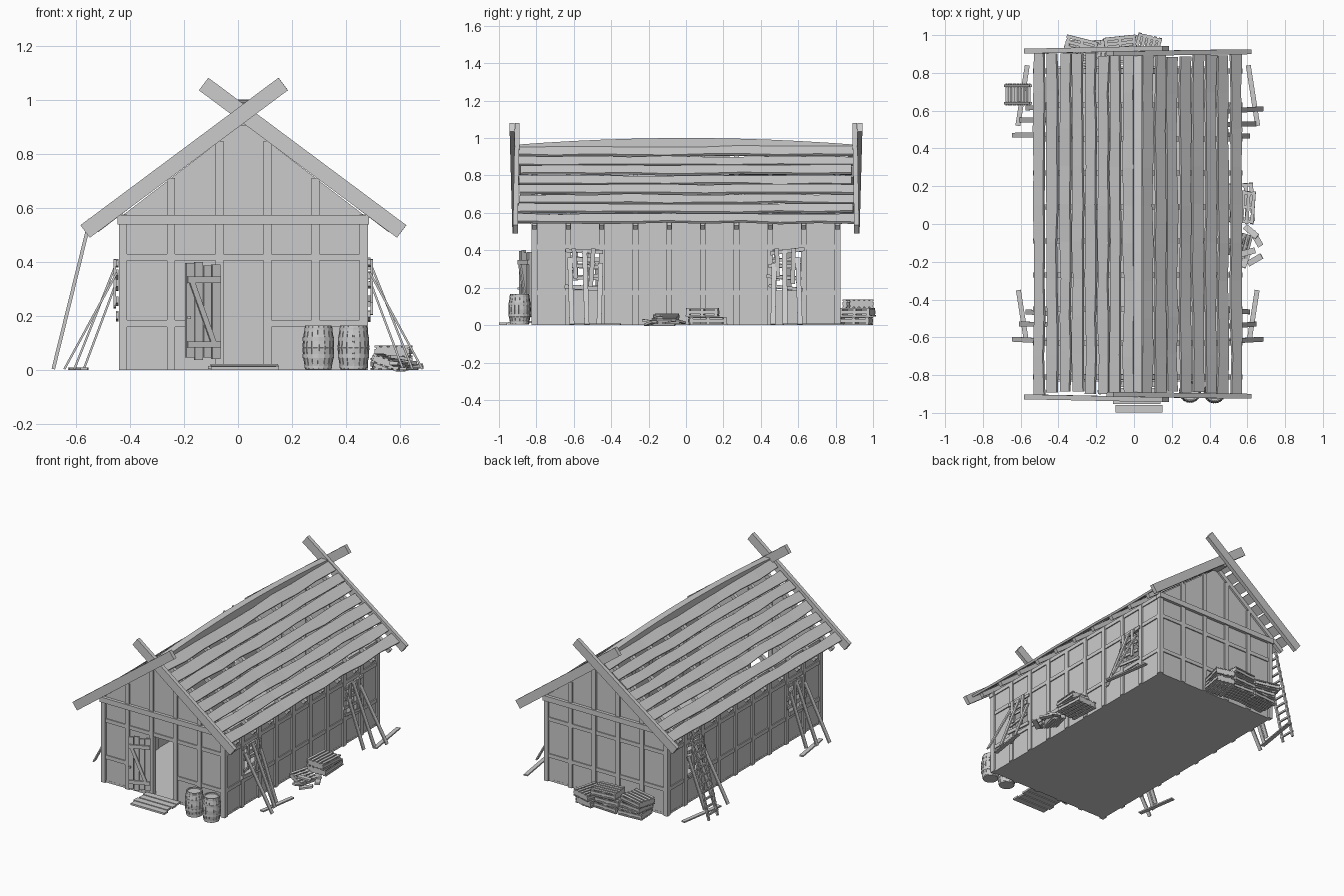
import bpy, bmesh, math, random
from mathutils import Vector as V, Matrix

if "Cube" in bpy.data.objects:
    bpy.data.objects.remove(bpy.data.objects["Cube"])

random.seed(4)
R = random.uniform
CX, SLOPE = 0.02, 0.764            # ridge line x, roof pitch
POST_X = [CX - 0.445 + 0.178 * i for i in range(6)]
POST_Y = [-0.81 + 0.18 * i for i in range(10)]


def loft(bm, rings):
    """Skin a list of closed rings and cap both ends."""
    vs = [[bm.verts.new(p) for p in r] for r in rings]
    n = len(vs[0])
    for a, b in zip(vs, vs[1:]):
        for i in range(n):
            bm.faces.new((a[i], a[(i + 1) % n], b[(i + 1) % n], b[i]))
    bm.faces.new(vs[0])
    bm.faces.new(vs[-1])


def box(bm, c, s, m=Matrix()):
    mat = m @ Matrix.Translation(c) @ Matrix.Diagonal((*s, 1))
    bmesh.ops.create_cube(bm, size=1, matrix=mat)


def beam(bm, p, q, w, t, side):
    """Bar from p to q, w wide along 'side' and t thick across it."""
    p, q, side = V(p), V(q), V(side)
    d = (q - p).normalized()
    u = (side - d * side.dot(d)).normalized()
    v = d.cross(u)
    loft(bm, [[e + u * w / 2 * a + v * t / 2 * b for a, b in ((-1, -1), (1, -1), (1, 1), (-1, 1))] for e in (p, q)])


def finish(name, bm):
    bmesh.ops.recalc_face_normals(bm, faces=bm.faces)
    me = bpy.data.meshes.new(name)
    bm.to_mesh(me)
    bm.free()
    bpy.context.collection.objects.link(bpy.data.objects.new(name, me))


# floor slab
bm = bmesh.new()
box(bm, (CX, 0, 0.007), (0.9, 1.63, 0.014))
finish("floor", bm)

# wall panels, leaving out the window bays and the doorway
bm = bmesh.new()
bands = [(0.0, 0.175), (0.175, 0.418), (0.418, 0.57)]
for k, (z0, z1) in enumerate(bands):
    for j in range(9):
        if not (k == 1 and j in (1, 7)):
            for s in (-1, 1):
                box(bm, (CX + s * 0.442, POST_Y[j] + 0.09, (z0 + z1) / 2), (0.014, 0.18, z1 - z0))
    for i in range(5):
        for s in (-1, 1):
            if not (s < 0 and i == 2 and k < 2):
                box(bm, (POST_X[i] + 0.089, s * 0.807, (z0 + z1) / 2), (0.178, 0.014, z1 - z0))
for s in (-1, 1):                  # gable triangles
    loft(bm, [[(CX - 0.45, y, 0.57), (CX + 0.45, y, 0.57), (CX, y, 0.915)] for y in (s * 0.8, s * 0.814)])
finish("wall_panels", bm)

# timber frame
bm = bmesh.new()
for s in (-1, 1):
    for y in POST_Y:
        box(bm, (CX + s * 0.445, y, 0.285), (0.03, 0.032, 0.57))
    for z in (0.173, 0.418, 0.56):
        box(bm, (CX + s * 0.445, 0, z), (0.022, 1.62, 0.025))
    for x in POST_X:
        h = 0.915 - SLOPE * abs(x - CX)
        box(bm, (x, s * 0.81, h / 2), (0.03, 0.03, h))
    box(bm, (CX, s * 0.81, 0.418), (0.89, 0.022, 0.025))
    for i in range(5):
        if not (s < 0 and i == 2):
            box(bm, (POST_X[i] + 0.089, s * 0.81, 0.173), (0.178, 0.022, 0.025))
    box(bm, (CX, s * 0.817, 0.557), (0.93, 0.035, 0.035))
finish("timber_frame", bm)

# rafters
bm = bmesh.new()
for y in POST_Y:
    for s in (-1, 1):
        beam(bm, (CX, y, 0.938), (CX + s * 0.545, y, 0.938 - SLOPE * 0.545), 0.025, 0.028, (0, 1, 0))
finish("rafters", bm)

# uneven roof planks
bm = bmesh.new()
ln = math.hypot(1, SLOPE)
for s in (-1, 1):
    d, n = V((s, 0, -SLOPE)) / ln, V((s * SLOPE, 0, 1)) / ln
    for i in range(8):
        mid = 0.06 + i * 0.0845 + R(-0.004, 0.004)
        rings = []
        e0, e1 = R(0.0, 0.02), R(0.0, 0.02)
        for k in range(10):
            y = -0.905 + e0 + (1.81 - e0 - e1) * k / 9
            c = V((CX, y, 0.966)) + d * (mid + R(-0.004, 0.004)) + n * R(-0.002, 0.004)
            w = 0.034 + R(-0.004, 0.003)
            rings.append([c + d * w * a + n * 0.007 * b for a, b in ((-1, -1), (1, -1), (1, 1), (-1, 1))])
        loft(bm, rings)
finish("roof_planks", bm)

# ridge beam, bowed upward in the middle
bm = bmesh.new()
rings = []
for k in range(13):
    y = -0.9 + 0.15 * k
    top = 0.965 + 0.035 * (1 - (y / 0.9) ** 2)
    rings.append([(CX - 0.023, y, 0.905), (CX + 0.023, y, 0.905), (CX + 0.023, y, top), (CX - 0.023, y, top)])
loft(rings=rings, bm=bm)
finish("ridge_beam", bm)

# crossed gable boards
bm = bmesh.new()
for e in (-1, 1):
    for s in (-1, 1):
        y0, y1 = (0.915, 0.93) if s < 0 else (0.912, 0.902)
        beam(bm, (CX + s * 0.585, e * y0, 0.513), (CX - s * 0.147, e * y1, 1.058), 0.026, 0.058, (0, 1, 0))
finish("gable_boards", bm)

# open door leaf with battens and brace
bm = bmesh.new()
hinge, dd, dn = V((-0.066, -0.832, 0)), V((-0.914, -0.407, 0)), V((0.407, -0.914, 0))
P = lambda u, z, o=0: hinge + dd * u + dn * o + V((0, 0, z))
for i in range(4):
    u = 0.018 + 0.035 * i
    beam(bm, P(u, 0.035 + R(0, 0.012)), P(u, 0.395 + R(-0.01, 0.006)), 0.032, 0.012, dd)
for z in (0.095, 0.335):
    beam(bm, P(0.003, z, 0.01), P(0.137, z, 0.01), 0.024, 0.01, (0, 0, 1))
beam(bm, P(0.03, 0.1, 0.01), P(0.12, 0.33, 0.01), 0.02, 0.009, dd)
box(bm, P(0.13, 0.195, 0.012), (0.012, 0.012, 0.012))
finish("door", bm)

# doorstep planks
bm = bmesh.new()
for i in range(4):
    y = -0.978 + 0.045 * i
    box(bm, (CX + R(-0.006, 0.006), y, 0.007 + 0.003 * i), (0.25, 0.042, 0.012))
finish("doorstep", bm)

# barrels: swollen staves with hoops and sunken lid
def ring(c, r, z, n=16):
    return [(c[0] + r * math.cos(math.tau * i / n), c[1] + r * math.sin(math.tau * i / n), z) for i in range(n)]

for j, c in enumerate([(0.297, -0.888), (0.427, -0.891)]):
    bm = bmesh.new()
    prof = [(0.046, 0.003), (0.054, 0.045), (0.057, 0.083), (0.054, 0.122), (0.047, 0.165), (0.042, 0.165), (0.042, 0.155)]
    loft(bm, [ring(c, r, z) for r, z in prof])
    for z, r in ((0.016, 0.051), (0.052, 0.058), (0.115, 0.058), (0.15, 0.052)):
        loft(bm, [ring(c, r, z - 0.007), ring(c, r, z + 0.007)])
    for i in range(16):            # raised staves
        a = math.tau * (i + 0.5) / 16
        o = lambda r, z: (c[0] + r * math.cos(a), c[1] + r * math.sin(a), z)
        for (r0, z0), (r1, z1) in zip(prof[:4], prof[1:5]):
            beam(bm, o(r0 - 0.001, z0), o(r1 - 0.001, z1), 0.016, 0.005, (-math.sin(a), math.cos(a), 0))
    finish("barrel_%d" % (j + 1), bm)

# slatted crates
def crate(bm, x, y, z, ang, w=0.17, d=0.13, h=0.045, tilt=0):
    m = Matrix.Translation((x, y, z)) @ Matrix.Rotation(math.radians(ang), 4, 'Z') @ Matrix.Rotation(math.radians(tilt), 4, 'X')
    for sx in (-1, 0, 1):
        box(bm, (sx * (w / 2 - 0.01), 0, h / 2), (0.016, d - 0.012, h - 0.012), m)
    for i in range(5):
        y0 = (i - 2) * (d - 0.02) / 4
        for zz in (0.004, h - 0.004):
            box(bm, (R(-0.003, 0.003), y0, zz), (w, d / 5 - 0.008, 0.007), m)
    for sy in (-1, 1):
        box(bm, (0, sy * (d / 2 - 0.004), h / 2), (w, 0.007, 0.018), m)

bm = bmesh.new()
for a in [(-0.255, 0.905, 0, 4), (-0.26, 0.9, 0.046, -8), (-0.08, 0.91, 0, -3), (-0.09, 0.915, 0.046, 3),
          (0.06, 0.905, 0, 80), (0.065, 0.915, 0.046, 75), (-0.285, 0.92, 0.092, -14), (-0.07, 0.93, 0.092, 6)]:
    crate(bm, *a)
finish("back_crates", bm)

bm = bmesh.new()
crate(bm, 0.565, 0.115, 0, 93, 0.2, 0.14)
crate(bm, 0.575, 0.09, 0.046, 86, 0.17, 0.13)
crate(bm, 0.555, -0.11, 0.012, 75, 0.13, 0.11, 0.035, 20)
finish("side_crates", bm)

# broken bits beside the side crates
bm = bmesh.new()
for x, y, z, a in [(0.64, -0.19, 0.01, 30), (0.65, -0.08, 0.012, -60), (0.59, -0.19, 0.02, 70), (0.6, -0.15, 0.045, 15), (0.62, -0.04, 0.02, -40)]:
    m = Matrix.Translation((x, y, z)) @ Matrix.Rotation(math.radians(a), 4, 'Z') @ Matrix.Rotation(R(-0.2, 0.2), 4, 'Y')
    box(bm, (0, 0, 0), (0.085, 0.032, 0.012), m)
finish("broken_boards", bm)

# boarded windows, propped planks and loose ground planks on both sides
bm = bmesh.new()
for s in (-1, 1):
    for wy in (-0.54, 0.54):
        f = 1 if wy < 0 or s < 0 else -1
        X = lambda o: CX + s * o
        for z in (0.2, 0.255, 0.315, 0.35, 0.395):       # horizontal boards
            t = R(-0.012, 0.012)
            y0, y1 = wy - R(0.075, 0.11), wy + R(0.06, 0.105)
            beam(bm, (X(0.466), y0, z - t), (X(0.466), y1, z + t), R(0.016, 0.026), 0.009, (0, 0, 1))
        for o in (-0.05, 0.03):                          # upright boards
            beam(bm, (X(0.475), wy + o, 0.24 + R(-0.04, 0.02)), (X(0.475), wy + o + R(-0.015, 0.015), 0.41), 0.024, 0.009, (0, 1, 0))
        for o, foot, top in ((-0.07, 0.662, 0.36), (0.01, 0.625, 0.4), (0.075, 0.59, 0.33)):
            y = wy + f * o                               # propped planks
            beam(bm, (X(foot), y, 0.004), (X(0.468), y + R(-0.012, 0.012), top), 0.026, 0.008, (0, 1, 0))
        g = ((0.632, -0.35), (0.59, -0.62)) if wy < 0 else ((0.585, 0.84), (0.635, 0.52))
        (a, ya), (b, yb) = g
        beam(bm, (X(a), ya, 0.005), (X(b), yb, 0.005), 0.026, 0.009, (1, 0, 0))
finish("window_boards", bm)

# ladder against the left eave
bm = bmesh.new()
A, B = V((-0.683, 0, 0.004)), V((-0.546, 0, 0.56))
for y in (0.64, 0.732):
    beam(bm, A + V((0, y, 0)), B + V((0, y, 0)), 0.013, 0.013, (0, 1, 0))
for i in range(11):
    p = A.lerp(B, 0.06 + i * 0.088)
    beam(bm, p + V((0, 0.628, 0)), p + V((0, 0.744, 0)), 0.012, 0.01, (0, 0, 1))
finish("ladder", bm)
